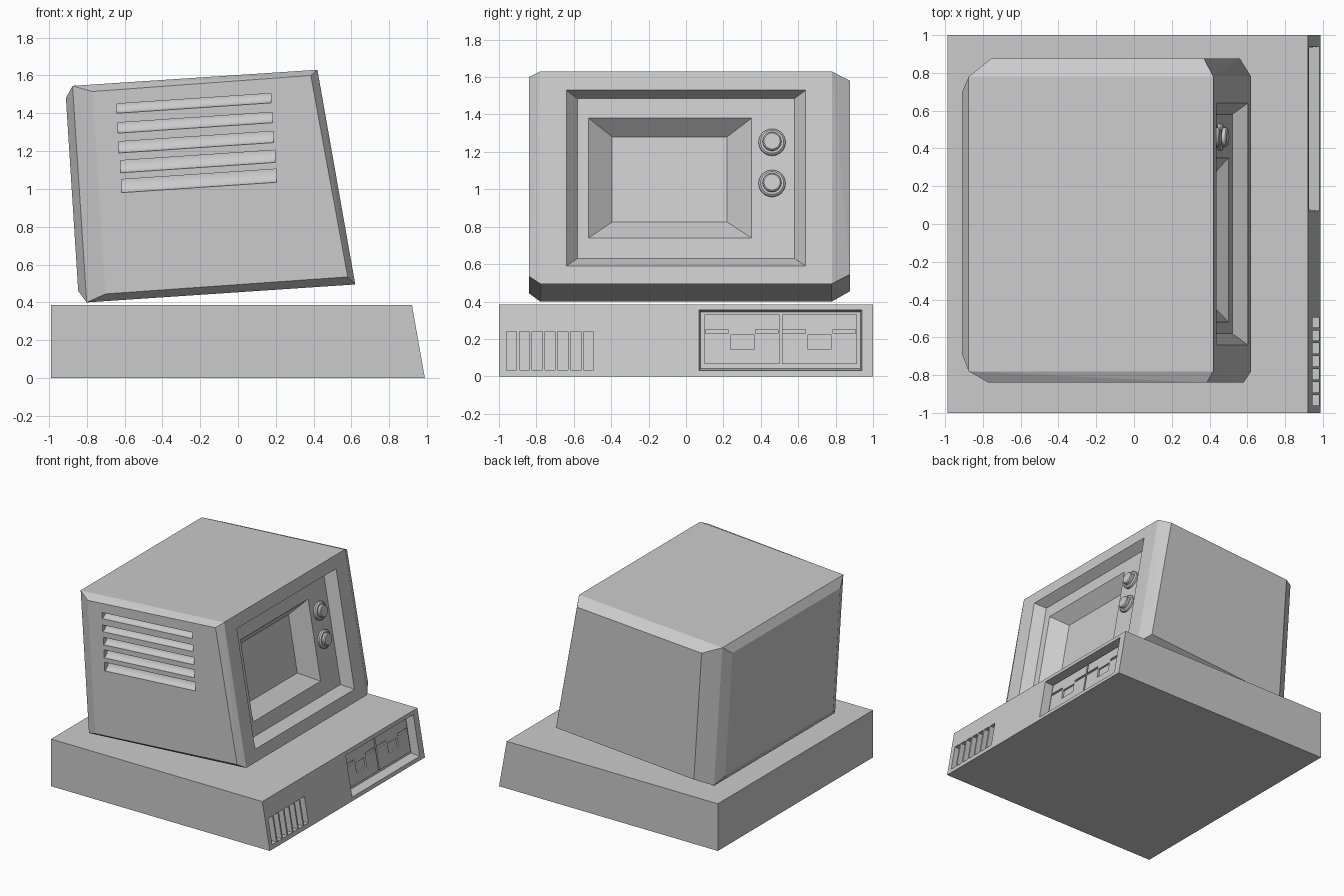
import bpy, bmesh, math

if "Cube" in bpy.data.objects:
    bpy.data.objects.remove(bpy.data.objects["Cube"])


def hull(name, points):
    """Convex solid around the given points, with coplanar faces merged."""
    bm = bmesh.new()
    for p in points:
        bm.verts.new(p)
    res = bmesh.ops.convex_hull(bm, input=bm.verts)
    junk = [g for g in res["geom_interior"] if isinstance(g, bmesh.types.BMVert)]
    if junk:
        bmesh.ops.delete(bm, geom=junk, context='VERTS')
    bmesh.ops.dissolve_limit(bm, angle_limit=0.002, verts=bm.verts, edges=bm.edges)
    bmesh.ops.recalc_face_normals(bm, faces=bm.faces)
    me = bpy.data.meshes.new(name)
    bm.to_mesh(me)
    bm.free()
    ob = bpy.data.objects.new(name, me)
    bpy.context.collection.objects.link(ob)
    return ob


def cut(target, cutter):
    """Subtract the cutter and throw it away."""
    mod = target.modifiers.new("cut", 'BOOLEAN')
    mod.operation, mod.solver, mod.object = 'DIFFERENCE', 'EXACT', cutter
    bpy.context.view_layer.objects.active = target
    bpy.ops.object.modifier_apply(modifier=mod.name)
    bpy.data.objects.remove(cutter, do_unlink=True)


def monitor_x(z):
    return 0.42 + (1.63 - z) * 0.2 / 1.135


def base_x(z):
    return 0.988 - z * 0.068 / 0.385


def frustum(name, face_x, outer, h0, inner, h1, extend=0.0):
    """Tapered block behind a slanted front; rects are (y0, y1, z0, z1), h is inset."""
    pts = []
    for t in (-extend, 1.0):
        y0, y1, z0, z1 = (a + (b - a) * t for a, b in zip(outer, inner))
        h = h0 + (h1 - h0) * t
        pts += [(face_x(z) - h, y, z) for y in (y0, y1) for z in (z0, z1)]
    return hull(name, pts)


def block(name, face_x, rect, h0, h1):
    return frustum(name, face_x, rect, h0, rect, h1)


# Computer case with a slanted front
case = hull("computer_case", [(x, y, z) for y in (-1, 1)
            for x, z in ((-0.988, 0), (0.988, 0), (0.92, 0.385), (-0.988, 0.385))])

# Cooling slots in the case front
for i in range(7):
    y = -0.96 + i * 0.0685
    cut(case, block("slot_cutter", base_x, (y, y + 0.055, 0.035, 0.24), -0.02, 0.05))

# Drive bay
cut(case, frustum("bay_cutter", base_x, (0.07, 0.94, 0.03, 0.355), 0,
                  (0.078, 0.932, 0.042, 0.343), 0.07, extend=0.3))

# Two disk drives, each with a disk slot and a finger notch
for i, y in enumerate((0.1, 0.513)):
    drive = block(f"disk_drive_{i + 1}", base_x, (y, y + 0.4, 0.065, 0.33), 0.056, 0.2)
    for a, b in ((0.003, 0.125), (0.272, 0.392)):
        cut(drive, block("c", base_x, (y + a, y + b, 0.23, 0.25), 0.03, 0.08))
    cut(drive, block("c", base_x, (y + 0.137, y + 0.265, 0.145, 0.22), 0.03, 0.11))
    # Latch inside the notch
    block(f"drive_latch_{i + 1}", base_x, (y + 0.147, y + 0.255, 0.15, 0.21), 0.095, 0.12)

# Tilted monitor shell: core profile, chamfered sides and back panel
core = ((-0.875, 1.545), (0.42, 1.63), (0.62, 0.495), (-0.80, 0.40))
near = ((-0.77, 1.515), (0.385, 1.60), (0.58, 0.535), (-0.70, 0.445))
far = ((-0.755, 1.505), (0.37, 1.58), (0.56, 0.545), (-0.685, 0.455))
points = [(x, y, z) for y in (-0.78, 0.78) for x, z in core]
points += [(x, -0.84, z) for x, z in near] + [(x, 0.877, z) for x, z in far]
points += [(x, y, z) for y in (-0.69, 0.70) for x, z in ((-0.91, 1.48), (-0.845, 0.46))]
monitor = hull("monitor_shell", points)

# Stepped recess around the screen, then the screen funnel
cut(monitor, frustum("bezel_cutter", monitor_x, (-0.64, 0.64, 0.59, 1.53), 0,
                     (-0.58, 0.58, 0.63, 1.485), 0.076, extend=0.3))
cut(monitor, frustum("screen_cutter", monitor_x, (-0.52, 0.35, 0.74, 1.38), 0.076,
                     (-0.395, 0.22, 0.825, 1.28), 0.18, extend=0.2))

# Rounded louvre grooves on the monitor side
for i in range(5):
    x0, x1 = -0.64 + i * 0.006, 0.175 + i * 0.007
    top, height = 1.45 - i * 0.1, 0.05 + i * 0.005
    pts = []
    for x, z in ((x0, top), (x1, top + 0.055)):
        pts += [(x, -0.86, z), (x, -0.86, z - height)]
        for k in range(9):
            a = k * math.pi / 16
            pts.append((x, -0.84 + 0.05 * math.cos(a), z - height * math.sin(a)))
    cut(monitor, hull("louvre_cutter", pts))

# Control knobs: flange and cap, turned to face along the screen normal
tilt = math.pi / 2 - math.atan2(0.2, 1.135)
for i, z in enumerate((1.03, 1.25)):
    bm = bmesh.new()
    rings = []
    for r, h in ((0.072, -0.01), (0.072, 0.015), (0.062, 0.024), (0.05, 0.024),
                 (0.05, 0.042), (0.043, 0.048)):
        rings.append([bm.verts.new((r * math.cos(a), r * math.sin(a), h))
                      for a in (k * math.tau / 24 for k in range(24))])
    for lo, hi in zip(rings, rings[1:]):
        for k in range(24):
            n = (k + 1) % 24
            bm.faces.new((lo[k], lo[n], hi[n], hi[k]))
    bm.faces.new(rings[-1])
    bm.faces.new(rings[0][::-1])
    me = bpy.data.meshes.new("knob")
    bm.to_mesh(me)
    bm.free()
    knob = bpy.data.objects.new(f"control_knob_{i + 1}", me)
    bpy.context.collection.objects.link(knob)
    knob.location = (monitor_x(z) - 0.076, 0.46, z)
    knob.rotation_euler = (0, tilt, 0)
    bpy.ops.object.select_all(action='DESELECT')
    knob.select_set(True)
    bpy.context.view_layer.objects.active = knob
    bpy.ops.object.shade_smooth_by_angle(angle=math.radians(30))
